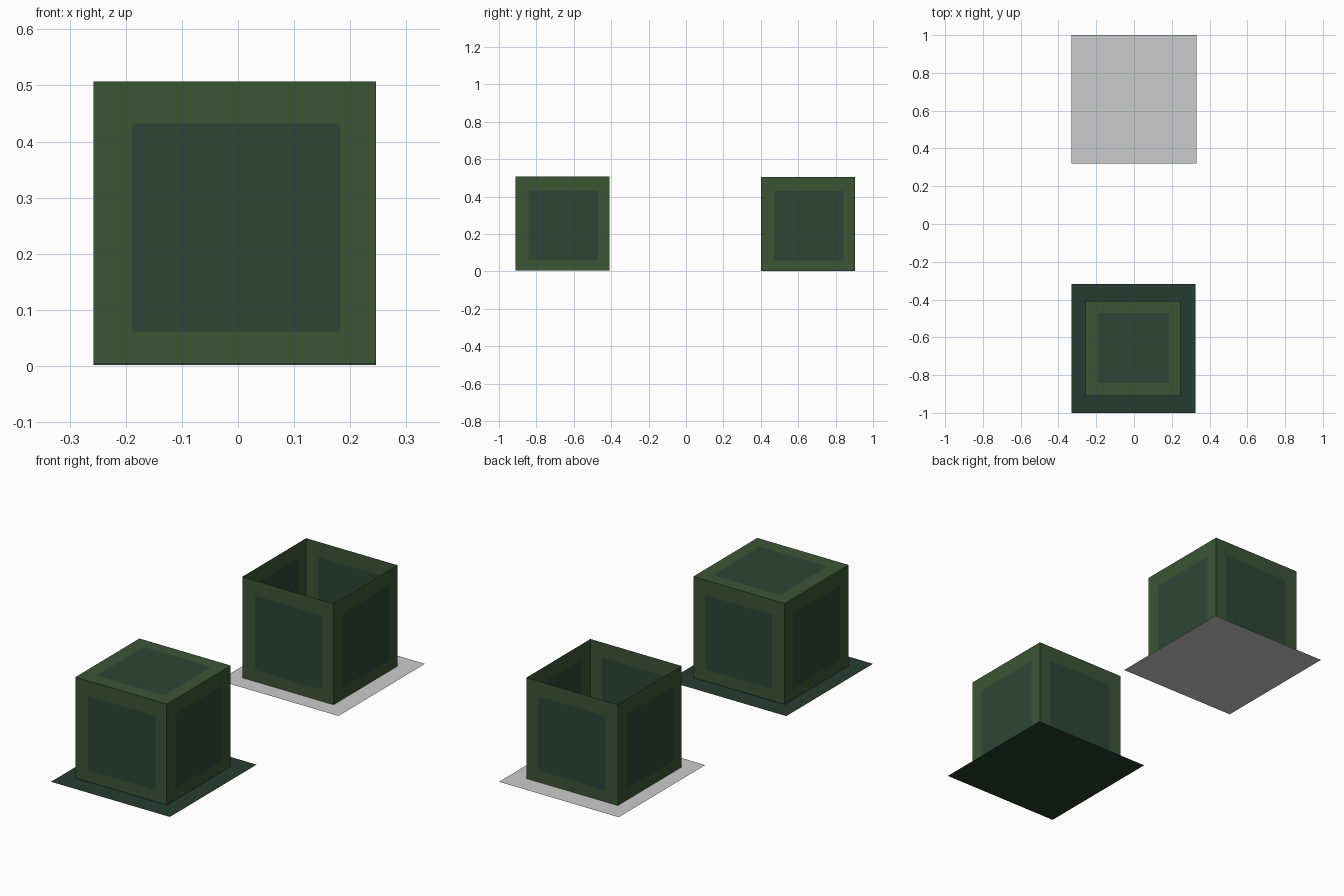
import bpy, bmesh
from mathutils import Vector

if "Cube" in bpy.data.objects:
    bpy.data.objects.remove(bpy.data.objects["Cube"])


def material(name, rgb):
    m = bpy.data.materials.new(name)
    m.diffuse_color = (*rgb, 1)
    m.use_nodes = True
    m.node_tree.nodes["Principled BSDF"].inputs["Base Color"].default_value = m.diffuse_color
    return m


FRAME = material("frame_green", (0.0435, 0.092, 0.035))
PANEL = material("panel_teal", (0.026, 0.060, 0.037))
BASE = material("base_dark_green", (0.0185, 0.046, 0.031))


def finish(bm, name, mats):
    me = bpy.data.meshes.new(name)
    bm.to_mesh(me)
    bm.free()
    for m in mats:
        me.materials.append(m)
    ob = bpy.data.objects.new(name, me)
    bpy.context.collection.objects.link(ob)
    return ob


def sheet(name, x0, x1, y0, y1, mats):
    bm = bmesh.new()
    bm.faces.new([bm.verts.new((x, y, 0)) for x, y in
                  ((x0, y0), (x1, y0), (x1, y1), (x0, y1))])
    finish(bm, name, mats)


def panelled_box(name, centre, size, is_open):
    bm = bmesh.new()
    bmesh.ops.create_cube(bm, size=size)
    bmesh.ops.translate(bm, verts=bm.verts, vec=Vector(centre))
    # the open box is only a ring of four walls
    if is_open:
        caps = [f for f in bm.faces if abs(f.normal.z) > 0.5]
        bmesh.ops.delete(bm, geom=caps, context='FACES_ONLY')
    # flush inset panel on every face, slightly low on the walls
    panels = list(bm.faces)
    bmesh.ops.inset_individual(bm, faces=panels, thickness=0.066,
                               use_even_offset=True)
    for f in panels:
        f.material_index = 1
        shift = (Vector((0.003, 0.003, 0)) if abs(f.normal.z) > 0.5 else
                 Vector((0.003 * abs(f.normal.y), 0.003 * abs(f.normal.x), -0.009)))
        for v in f.verts:
            v.co += shift
    finish(bm, name, [FRAME, PANEL])


# flat base sheets
sheet("front_base", -0.33, 0.325, -1.0, -0.318, [BASE])
sheet("back_base", -0.33, 0.33, 0.32, 1.0, [])

# closed box in front, open box behind
panelled_box("closed_box", (-0.006, -0.66, 0.2555), 0.503, False)
panelled_box("open_box", (-0.006, 0.653, 0.2535), 0.503, True)
